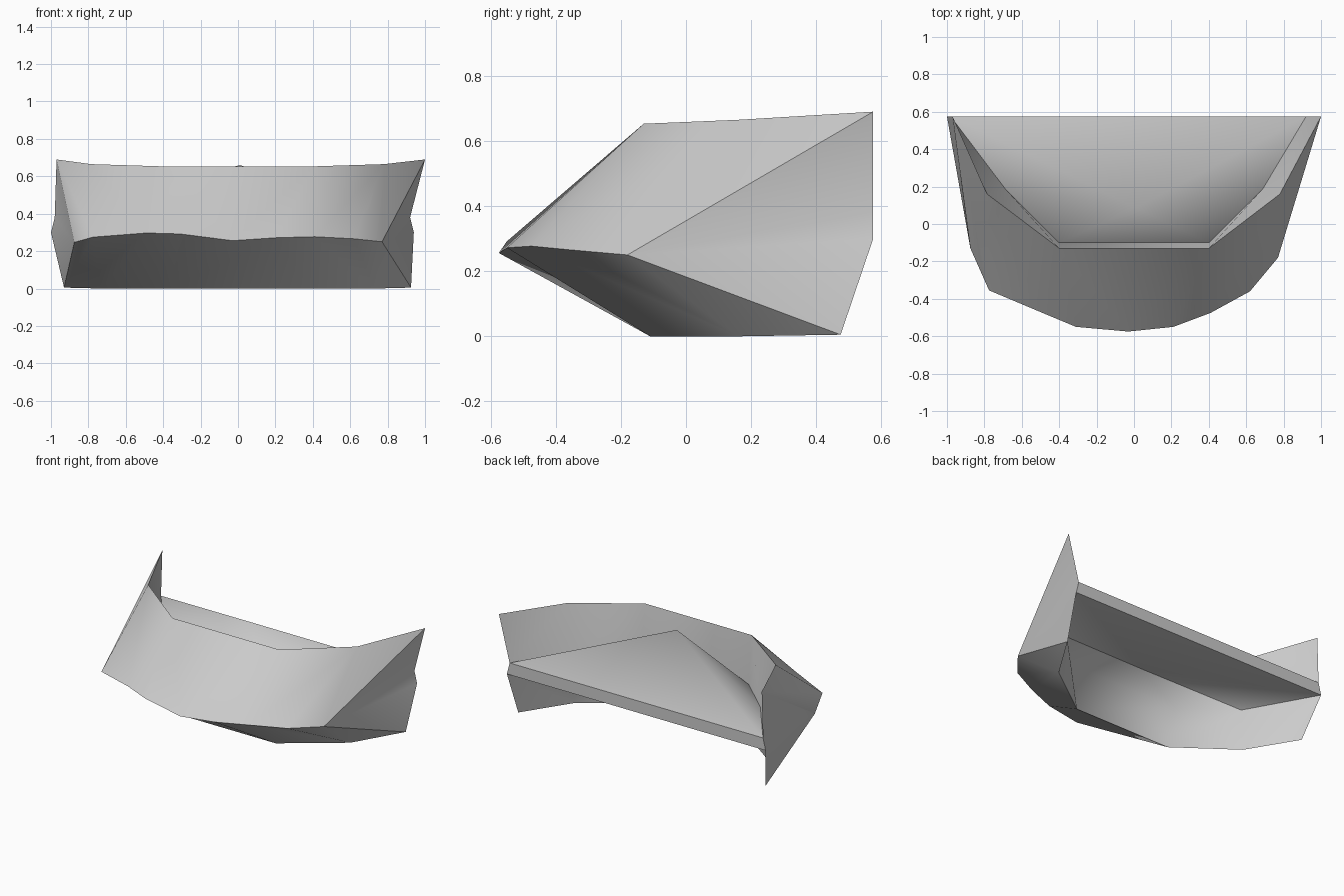
import bpy, bmesh

if "Cube" in bpy.data.objects:
    bpy.data.objects.remove(bpy.data.objects["Cube"])

# Profile lines, each running from the left end to the right end
NOSE = [(-.875, -.13, .247), (-.775, -.355, .275), (-.49, -.475, .297), (-.31, -.55, .292),
        (-.03, -.575, .256), (.21, -.55, .272), (.41, -.475, .277), (.62, -.36, .266),
        (.77, -.18, .25)]
TOP = [(-.97, .575, .69), (-.785, .16, .665), (-.4, -.13, .653),
       (.4, -.13, .653), (.78, .16, .665), (1, .575, .69)]
FLOOR_UP = [(-.98, .575, .38), (-.69, .19, .365), (-.4, -.1, .33),
            (.4, -.1, .33), (.69, .19, .365), (.92, .575, .38)]
FLOOR_LOW = [(-1, .575, .3), (-.69, .19, .25), (-.4, -.1, .29),
             (.4, -.1, .29), (.69, .19, .25), (.94, .575, .3)]
BOTTOM = [(-.93, .475, .005), (-.73, .16, 0), (-.36, -.11, 0),
          (.36, -.11, 0), (.73, .16, 0), (.925, .475, .005)]

bm = bmesh.new()
band = bm.faces.layers.int.new("band")


def line(points):
    return [bm.verts.new(p) for p in points]


def add(verts, tag):
    bm.faces.new(verts)[band] = tag


def params(verts):
    """Length along the line, scaled to 0..1."""
    t = [0.0]
    for a, b in zip(verts, verts[1:]):
        t.append(t[-1] + (b.co - a.co).length)
    return [v / t[-1] for v in t]


def bridge(a, b, tag):
    """Triangle strip between two lines with different point counts."""
    ta, tb = params(a), params(b)
    i = j = 0
    while i < len(a) - 1 or j < len(b) - 1:
        if j == len(b) - 1 or (i < len(a) - 1 and ta[i + 1] <= tb[j + 1]):
            add((a[i], a[i + 1], b[j]), tag)
            i += 1
        else:
            add((a[i], b[j + 1], b[j]), tag)
            j += 1


def fan(verts, apex, tags):
    """Ring closed to one point; the last tag is the rear triangle."""
    tip = bm.verts.new(apex)
    for k, v in enumerate(verts):
        add((v, verts[(k + 1) % len(verts)], tip), tags[k])


nose, top, up, low, bottom = map(line, (NOSE, TOP, FLOOR_UP, FLOOR_LOW, BOTTOM))

# Front skins above and below the nose line
bridge(nose, top, 1)
bridge(nose, bottom, 2)

# Inner walls behind the skins
bridge(up, top, 3)
bridge(low, bottom, 4)

# Raised deck, its hollow underside and the rear strip
fan(up, (.01, .085, .66), [5] * 6)
fan(low, (-.07, -.015, .40), [6, 4, 4, 4, 6, 6])
add((up[0], up[-1], low[-1], low[0]), 7)

# Side cheeks
for e, tag in ((0, 8), (-1, 9)):
    ring = [top[e], up[e], low[e], bottom[e]]
    for a, b in zip(ring, ring[1:]):
        add((nose[e], a, b), tag)

bmesh.ops.recalc_face_normals(bm, faces=bm.faces[:])

# Smooth within each band, sharp between bands
for f in bm.faces:
    f.smooth = True
for e in bm.edges:
    e.smooth = len({f[band] for f in e.link_faces}) == 1

mesh = bpy.data.meshes.new("bumper_shell")
bm.to_mesh(mesh)
bm.free()
shell = bpy.data.objects.new("bumper_shell", mesh)
bpy.context.collection.objects.link(shell)

grey = bpy.data.materials.new("light_grey")
grey.diffuse_color = (.6, .6, .6, 1)
grey.use_nodes = True
grey.node_tree.nodes["Principled BSDF"].inputs["Base Color"].default_value = grey.diffuse_color
mesh.materials.append(grey)
